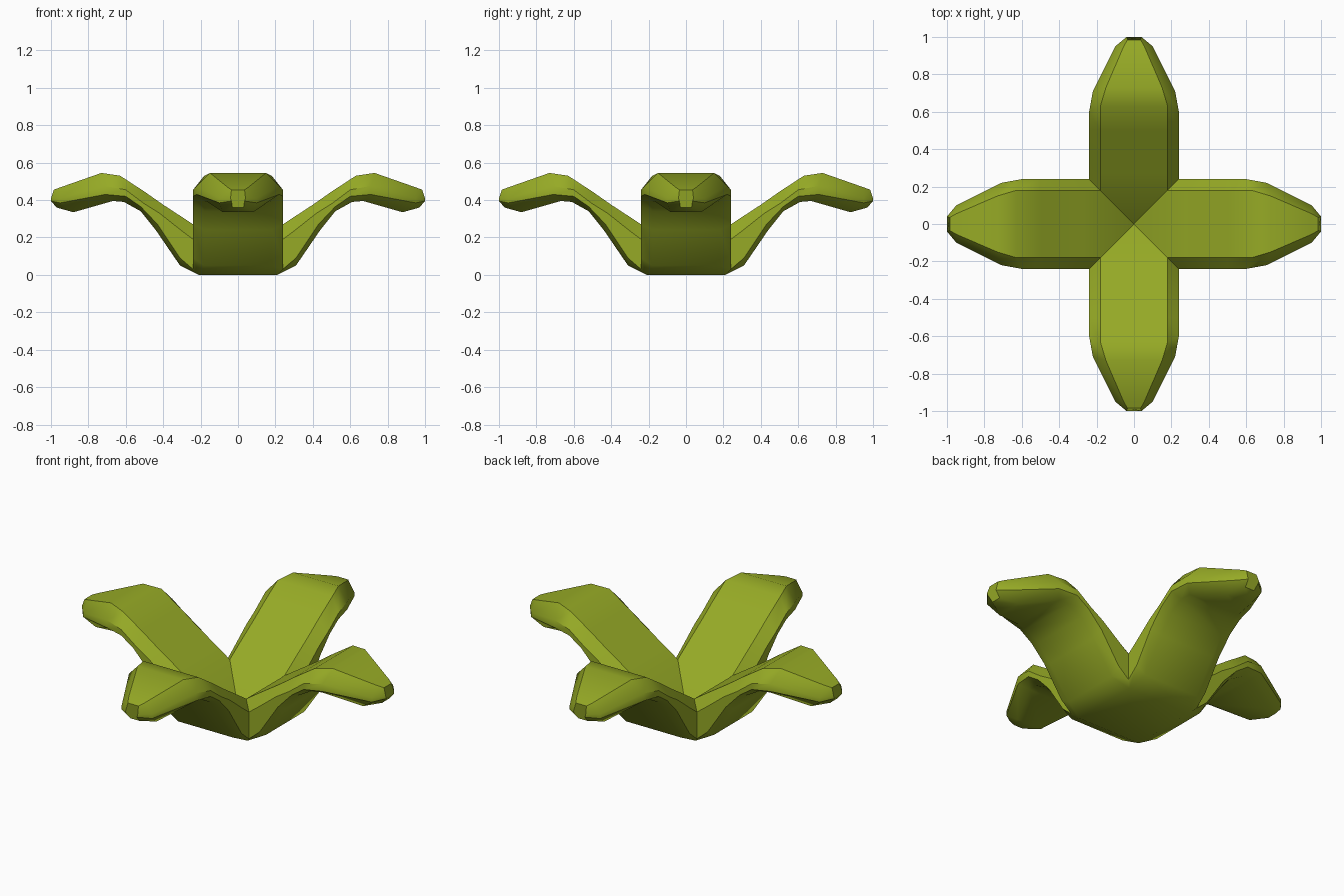
import bpy
import bmesh
import math
from mathutils import Matrix, Vector

# Remove the default cube
cube = bpy.data.objects.get("Cube")
if cube:
    bpy.data.objects.remove(cube, do_unlink=True)

# Leaf green material
COLOUR = (0.305, 0.402, 0.019, 1.0)
green = bpy.data.materials.new("leaf green")
green.use_nodes = True
green.diffuse_color = COLOUR
shader = green.node_tree.nodes["Principled BSDF"]
shader.inputs["Base Color"].default_value = COLOUR
shader.inputs["Roughness"].default_value = 0.8

# Half cross-sections from the base to the tip of one leaf:
# top edge, upper side, lower side, bottom edge as (distance out, half width, height)
SECTIONS = [
    [(.18, .18, .23), (.24, .24, .19), (.24, .24, .03), (.21, .21, 0)],
    [(.27, .18, .29), (.3, .24, .235), (.31, .24, .09), (.31, .18, .05)],
    [(.4, .18, .375), (.42, .24, .33), (.43, .24, .27), (.44, .18, .24)],
    [(.5, .18, .445), (.5, .24, .38), (.52, .24, .365), (.52, .18, .34)],
    [(.63, .18, .53), (.6, .24, .455), (.6, .24, .42), (.61, .18, .39)],
    [(.73, .15, .545), (.71, .22, .475), (.71, .22, .43), (.67, .17, .395)],
    [(.95, .055, .468), (.95, .1, .41), (.95, .1, .385), (.88, .08, .335)],
    [(.985, .035, .455), (1, .04, .41), (1, .035, .395), (.97, .03, .36)],
]
CENTRE_TOP = Vector((0, 0, .06))
CENTRE_BOTTOM = Vector((0, 0, .015))


def add_leaf(bm, turn):
    """Loft the mirrored cross-sections into one leaf, turned about the centre."""
    def vert(point):
        return bm.verts.new(turn @ Vector(point))

    rings = []
    for half in SECTIONS:
        left = [vert(p) for p in half]
        right = [vert((r, -w, z)) for r, w, z in reversed(half)]
        rings.append(left + right)
    for inner, outer in zip(rings, rings[1:]):
        count = len(inner)
        for i in range(count):
            j = (i + 1) % count
            bm.faces.new((inner[i], inner[j], outer[j], outer[i]))
    # Blunt tip
    bm.faces.new(rings[-1])
    # Wedges of the shared base, ending on the diagonals
    base = rings[0]
    bm.faces.new((vert(CENTRE_TOP), base[0], base[-1]))
    bm.faces.new((vert(CENTRE_BOTTOM), base[3], base[4]))


# Four leaves welded into a single crown
bm = bmesh.new()
for quarter in range(4):
    add_leaf(bm, Matrix.Rotation(quarter * math.pi / 2, 3, "Z"))
bmesh.ops.remove_doubles(bm, verts=bm.verts, dist=0.001)
bmesh.ops.recalc_face_normals(bm, faces=bm.faces)

mesh = bpy.data.meshes.new("leaf_crown")
bm.to_mesh(mesh)
bm.free()
mesh.materials.append(green)
crown = bpy.data.objects.new("leaf_crown", mesh)
bpy.context.collection.objects.link(crown)

# Soft shading along each leaf with crisp rims
bpy.ops.object.select_all(action="DESELECT")
crown.select_set(True)
bpy.context.view_layer.objects.active = crown
bpy.ops.object.shade_smooth_by_angle(angle=math.radians(35))
